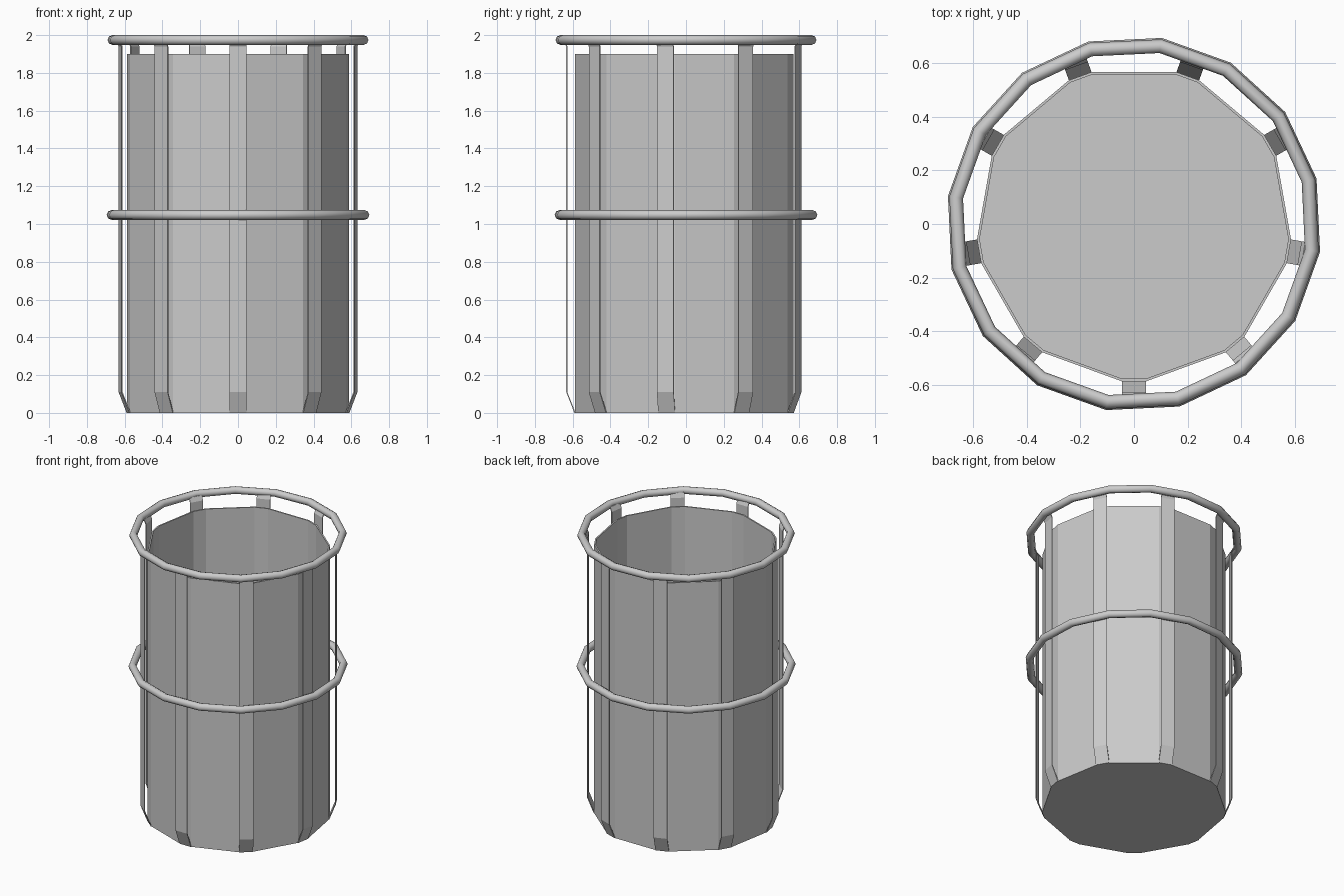
import bpy
import bmesh
from math import radians, cos, sin, atan2, hypot

if "Cube" in bpy.data.objects:
    bpy.data.objects.remove(bpy.data.objects["Cube"])

COUNT = 9            # slats around the barrel
HALF_W = 0.045       # half slat width
FLAT_R = 0.588       # distance to the narrow barrel faces


def finish(bm, name):
    bmesh.ops.recalc_face_normals(bm, faces=bm.faces)
    me = bpy.data.meshes.new(name)
    bm.to_mesh(me)
    bm.free()
    ob = bpy.data.objects.new(name, me)
    bpy.context.collection.objects.link(ob)
    return ob


def slat_angle(i):
    return radians(-90 + 360 / COUNT * i)


# Barrel: alternating wide and narrow sides, thin wall, closed floor
bm = bmesh.new()
rim = hypot(FLAT_R, HALF_W)
half = atan2(HALF_W, FLAT_R)
angles = [slat_angle(i) + s * half for i in range(COUNT) for s in (-1, 1)]
wall = 0.01
loops = [[bm.verts.new((r * cos(a), r * sin(a), z)) for a in angles]
         for r, z in ((rim, 0), (rim, 1.9), (rim - wall, 1.9), (rim - wall, wall))]
n = len(angles)
for lo, hi in zip(loops, loops[1:]):
    for j in range(n):
        k = (j + 1) % n
        bm.faces.new((lo[j], lo[k], hi[k], hi[j]))
bm.faces.new(loops[0])
bm.faces.new(loops[-1])
finish(bm, "barrel")

# Slats: thin strips kicked out from the barrel foot and held by the rings
path = [(FLAT_R, 0.0), (0.631, 0.11), (0.631, 1.94), (0.645, 1.97)]
thick = 0.006
for i in range(COUNT):
    bm = bmesh.new()
    a = slat_angle(i)
    rows = []
    for r, z in path:
        row = []
        for dr, t in ((0, -1), (thick, -1), (thick, 1), (0, 1)):
            x, y = r + dr - thick / 2, t * HALF_W
            row.append(bm.verts.new((x * cos(a) - y * sin(a),
                                     x * sin(a) + y * cos(a), z)))
        rows.append(row)
    for lo, hi in zip(rows, rows[1:]):
        for j in range(4):
            k = (j + 1) % 4
            bm.faces.new((lo[j], lo[k], hi[k], hi[j]))
    bm.faces.new(rows[0])
    bm.faces.new(rows[-1])
    finish(bm, f"slat_{i + 1}")

# Hoops: 16-sided rings at the top and the middle
for name, radius, z in (("top_ring", 0.672, 1.974), ("middle_ring", 0.677, 1.048)):
    bpy.ops.mesh.primitive_torus_add(major_segments=16, minor_segments=8,
                                     major_radius=radius, minor_radius=0.026,
                                     location=(0, 0, z), rotation=(0, 0, radians(14)))
    bpy.context.object.name = name
    bpy.ops.object.shade_smooth_by_angle(angle=radians(50))
